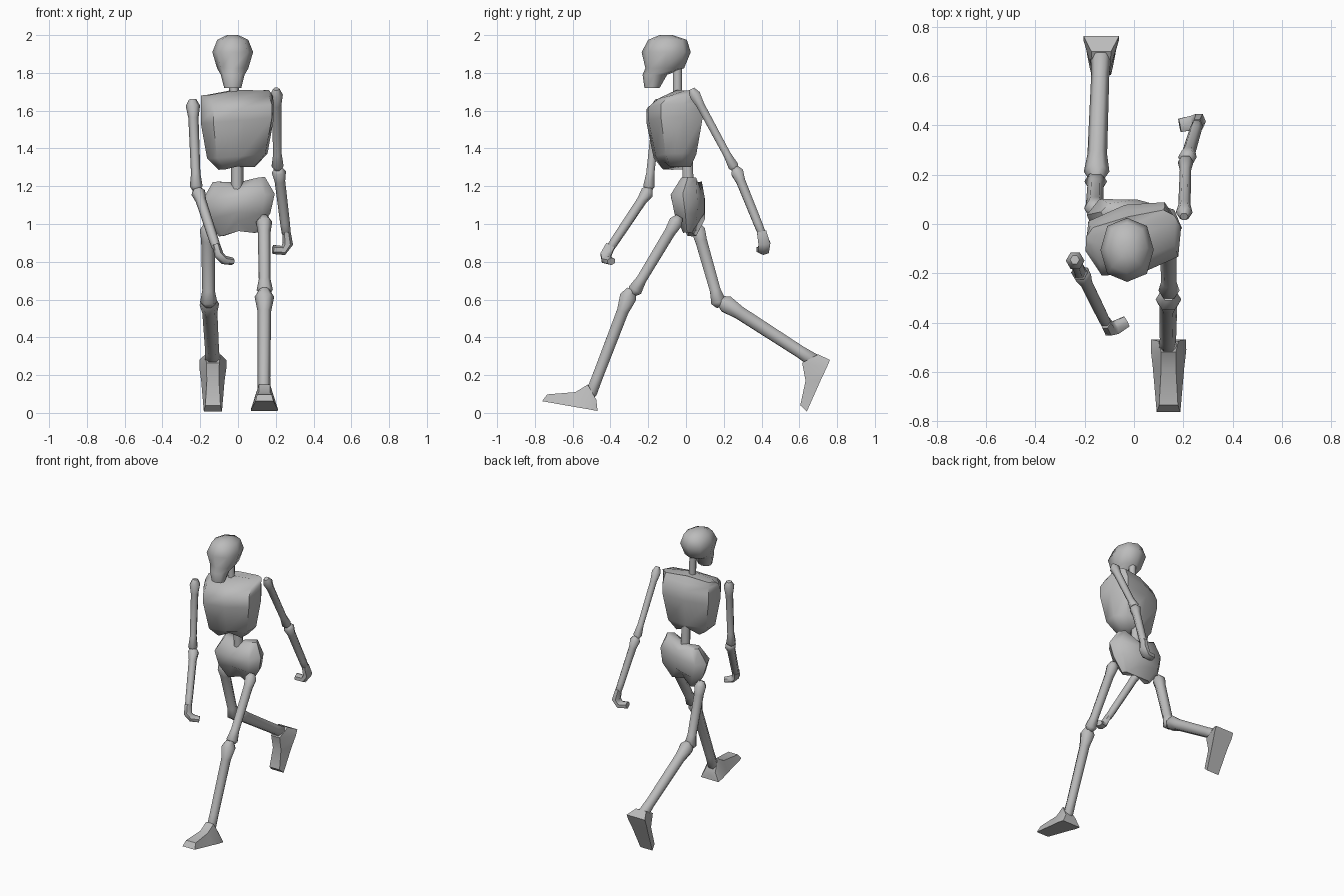
import bpy, bmesh
from math import sin, cos, pi, radians
from mathutils import Vector, Matrix

cube = bpy.data.objects.get("Cube")
if cube:
    bpy.data.objects.remove(cube, do_unlink=True)

bone = bpy.data.materials.new("bone grey")
bone.use_nodes = True
bone.diffuse_color = (0.5, 0.5, 0.5, 1)
bone.node_tree.nodes["Principled BSDF"].inputs["Base Color"].default_value = (0.5, 0.5, 0.5, 1)


def loft(name, rings, angle=50):
    """Skin a list of equal closed rings and cap both ends."""
    bm = bmesh.new()
    loops = [[bm.verts.new(p) for p in ring] for ring in rings]
    n = len(loops[0])
    for a, b in zip(loops, loops[1:]):
        for i in range(n):
            j = (i + 1) % n
            bm.faces.new((a[i], a[j], b[j], b[i]))
    # fan caps from a centre point
    for ring in (loops[0], loops[-1]):
        mid = bm.verts.new(sum((v.co for v in ring), Vector()) / n)
        for i in range(n):
            bm.faces.new((ring[i], ring[(i + 1) % n], mid))
    bmesh.ops.recalc_face_normals(bm, faces=bm.faces)
    mesh = bpy.data.meshes.new(name)
    bm.to_mesh(mesh)
    bm.free()
    mesh.materials.append(bone)
    obj = bpy.data.objects.new(name, mesh)
    bpy.context.collection.objects.link(obj)
    bpy.ops.object.select_all(action='DESELECT')
    obj.select_set(True)
    bpy.context.view_layer.objects.active = obj
    bpy.ops.object.shade_smooth_by_angle(angle=radians(angle))
    return obj


def body(name, levels, x=0, yaw=0, tilt=0, square=0.8, notch=None, n=8):
    """Stack of squarish rings: (z, half width, front y, back y)."""
    turn = Matrix.Rotation(radians(yaw), 3, 'Z')
    rings = []
    for k, (z, hw, y0, y1) in enumerate(levels):
        ring = []
        for i in range(n):
            c, s = cos(2 * pi * i / n), sin(2 * pi * i / n)
            px = hw * abs(c) ** square * (1 if c > 0 else -1)
            py = (y0 + y1) / 2 + (y1 - y0) / 2 * abs(s) ** square * (1 if s > 0 else -1)
            p = turn @ Vector((px, py, 0))
            dz = notch.get(k, 0) if notch and abs(c) < 0.1 else 0
            ring.append((p.x + x, p.y, z + dz + tilt * px))
        rings.append(ring)
    return loft(name, rings, 55)


def tube(name, points, radii, n=6, flat=1.0):
    """Round tube through points with a radius at each."""
    pts = [Vector(p) for p in points]
    rings = []
    for i, p in enumerate(pts):
        d = (pts[min(i + 1, len(pts) - 1)] - pts[max(i - 1, 0)]).normalized()
        side = Vector((0, 1, 0)).cross(d) if abs(d.y) < 0.95 else Vector((1, 0, 0))
        side.normalize()
        up = d.cross(side)
        rings.append([p + radii[i] * (side * cos(2 * pi * k / n) + up * flat * sin(2 * pi * k / n))
                      for k in range(n)])
    return loft(name, rings, 62)


def long_bone(name, a, b, top, shaft, end):
    """Limb bone with a knob at both ends."""
    a, b = Vector(a), Vector(b)
    steps = (0, 0.07, 0.2, 0.8, 0.94, 1)
    radii = (top * 0.5, top, shaft, shaft * 0.92, end, end * 0.45)
    tube(name, [a.lerp(b, t) for t in steps], radii)


def foot(name, x, rows):
    """Foot from cross rows: (y, z top, y, z sole, half width top, half width sole)."""
    rings = []
    for ty, tz, by, bz, tw, bw in rows:
        rings.append([(x - bw, by, bz), (x + bw, by, bz), (x + tw, ty, tz), (x - tw, ty, tz)])
    loft(name, rings, 30)


# Head and spine
body("skull", [(1.72, .045, -.22, -.14), (1.79, .063, -.23, -.1), (1.825, .083, -.215, -.01),
               (1.91, .108, -.235, .025), (1.975, .082, -.2, .005), (2.0, .03, -.14, -.07)],
     x=-.028, square=.85)
tube("neck", [(-.02, -.045, 1.68), (-.025, -.045, 1.86)], (.026, .026))
tube("lower_spine", [(-.005, .015, 1.12), (-.005, .005, 1.4)], (.033, .033))

# Rib cage and pelvis twist in opposite directions
body("rib_cage", [(1.295, .1, -.12, .02), (1.36, .165, -.165, .045), (1.55, .2, -.205, .08),
                  (1.62, .2, -.205, .08), (1.665, .195, -.15, .055), (1.695, .185, -.05, .03)],
     x=-.018, yaw=14, tilt=.08, square=.65, notch={0: .035, 5: .015})
body("pelvis", [(.945, .105, -.01, .05), (1.04, .17, -.06, .1), (1.14, .195, -.08, .1),
                (1.235, .14, -.02, .08)],
     yaw=-8, tilt=.1, square=.7, notch={0: .07, 1: .02, 3: -.055})

# Arms
long_bone("left_upper_arm", (.203, .03, 1.715), (.21, .265, 1.28), .034, .025, .032)
long_bone("left_forearm", (.213, .26, 1.3), (.258, .41, .93), .038, .028, .024)
long_bone("right_upper_arm", (-.24, -.145, 1.66), (-.22, -.2, 1.17), .038, .027, .034)
long_bone("right_forearm", (-.218, -.19, 1.19), (-.11, -.41, .86), .038, .028, .024)

# Hands curl inward
tube("left_hand", [(.256, .4, .96), (.264, .415, .895), (.24, .41, .86), (.185, .4, .865)],
     (.022, .028, .026, .024), flat=1.3)
tube("right_hand", [(-.115, -.4, .885), (-.1, -.425, .835), (-.075, -.42, .81), (-.03, -.395, .802)],
     (.022, .025, .024, .02), flat=1.3)

# Legs
long_bone("left_thigh", (.138, -.035, 1.04), (.142, -.285, .625), .043, .034, .043)
long_bone("left_shin", (.14, -.29, .655), (.137, -.515, .07), .052, .036, .035)
long_bone("right_thigh", (-.16, .055, 1.0), (-.155, .18, .56), .043, .036, .046)
long_bone("right_shin", (-.153, .175, .6), (-.133, .71, .255), .052, .04, .042)

# Feet run from heel to toe
foot("left_foot", .14, [(-.475, .07, -.468, .01, .04, .07), (-.52, .15, -.51, .018, .03, .072),
                        (-.585, .11, -.58, .03, .03, .064), (-.735, .098, -.762, .062, .038, .048)])
foot("right_foot", -.133, [(.7, .31, .762, .28, .04, .072), (.615, .265, .745, .24, .034, .072),
                           (.633, .17, .712, .17, .032, .062), (.605, .04, .64, .008, .04, .048)])
